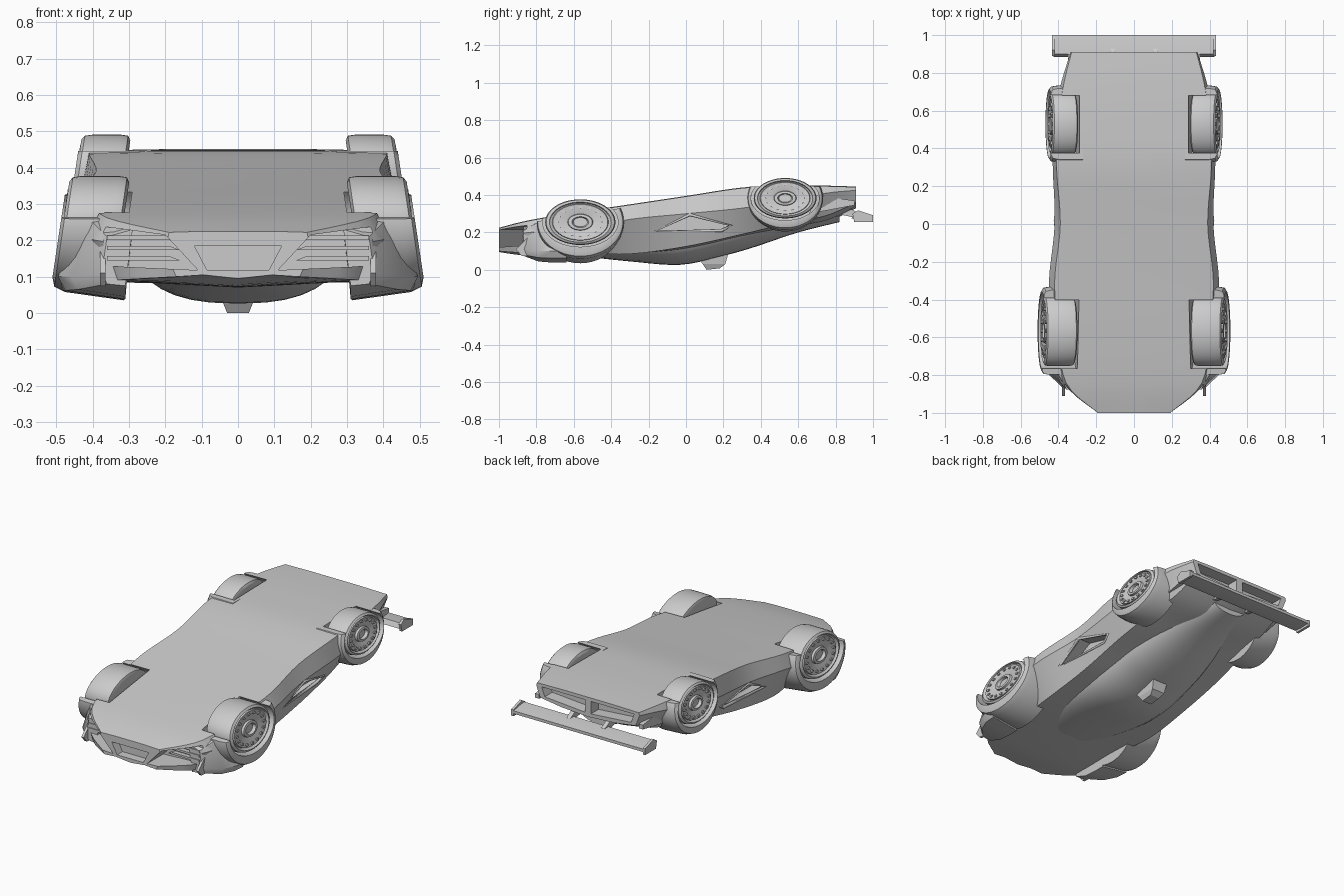
import bpy, bmesh, math
from mathutils import Vector

if "Cube" in bpy.data.objects:
    bpy.data.objects.remove(bpy.data.objects["Cube"])

GREY = (0.6, 0.6, 0.6, 1)
mat = bpy.data.materials.new("plain grey")
mat.use_nodes = True
mat.diffuse_color = GREY
mat.node_tree.nodes["Principled BSDF"].inputs["Base Color"].default_value = GREY


def finish(name, bm):
    bmesh.ops.recalc_face_normals(bm, faces=bm.faces)
    me = bpy.data.meshes.new(name)
    bm.to_mesh(me)
    bm.free()
    me.materials.append(mat)
    ob = bpy.data.objects.new(name, me)
    bpy.context.collection.objects.link(ob)
    return ob


def shade(ob, angle=32):
    bpy.ops.object.select_all(action="DESELECT")
    ob.select_set(True)
    bpy.context.view_layer.objects.active = ob
    bpy.ops.object.shade_smooth_by_angle(angle=math.radians(angle))


def add_loft(bm, rings):
    """Skin closed rings and cap both ends."""
    rows = [[bm.verts.new(p) for p in r] for r in rings]
    n = len(rows[0])
    for a, b in zip(rows, rows[1:]):
        for i in range(n):
            j = (i + 1) % n
            bm.faces.new((a[i], a[j], b[j], b[i]))
    bm.faces.new(rows[0])
    bm.faces.new(rows[-1])


def loft(name, rings):
    bm = bmesh.new()
    add_loft(bm, rings)
    return finish(name, bm)


def smooth_rows(rows, steps=5):
    """Catmull-Rom interpolation between stations."""
    out = []
    for i in range(len(rows) - 1):
        quad = [rows[max(i - 1, 0)], rows[i], rows[i + 1], rows[min(i + 2, len(rows) - 1)]]
        for s in range(steps):
            t = s / steps
            out.append([b + 0.5 * t * (c - a + t * (2*a - 5*b + 4*c - d + t * (3*(b - c) + d - a)))
                        for a, b, c, d in zip(*quad)])
    return out + [rows[-1]]


def mirrored(half, y):
    return [(x, y, z) for x, z in half] + [(-x, y, z) for x, z in reversed(half) if x > 0]


def prism(name, pts, axis, lo, hi):
    """Extrude a polygon along x or y."""
    def place(u, v, d):
        return (d, u, v) if axis == "x" else (u, d, v)
    return loft(name, [[place(u, v, d) for u, v in pts] for d in (lo, hi)])


def oval(side, w, x, ry, rz, n=48):
    """Cambered oval ring around a wheel centre."""
    ring = []
    for k in range(n):
        a = math.tau * k / n
        dz = rz * math.sin(a)
        ring.append((side * (x - 0.15 * dz), w["y"] + ry * math.cos(a), w["z"] + dz))
    return ring


def carve(ob, cutters):
    for c in cutters:
        m = ob.modifiers.new("cut", "BOOLEAN")
        m.operation, m.solver, m.object = "DIFFERENCE", "EXACT", c
    bpy.context.view_layer.update()
    me = bpy.data.meshes.new_from_object(ob.evaluated_get(bpy.context.evaluated_depsgraph_get()))
    ob.modifiers.clear()
    ob.data = me


# Main shell: y, floor width, floor z, flank width, flank z, shoulder width, shoulder z, deck z
stations = [
    (-1.0, .19, .225, .20, .17, .17, .10, .095),
    (-.84, .36, .265, .39, .20, .35, .09, .075),
    (-.57, .40, .31, .44, .22, .33, .09, .07),
    (-.30, .42, .35, .45, .27, .36, .085, .08),
    (0, .39, .395, .42, .30, .36, .125, .10),
    (.30, .41, .44, .43, .33, .36, .19, .17),
    (.55, .40, .45, .43, .37, .34, .25, .22),
    (.75, .37, .45, .385, .41, .32, .29, .255),
    (.91, .33, .445, .335, .425, .31, .36, .33)]
rings = []
for y, wt, zt, wf, zm, wr, zr, zb in smooth_rows(stations):
    half = [(0, zt), (wt * .5, zt), (wt, zt - .003), (wf, zm), (wr, zr), (wr * .55, zb + .01), (0, zb)]
    rings.append(mirrored(half, y))
body = loft("body_shell", rings)

# Rounded canopy: y, half width, base z, crown z
cabin = [(-.58, .16, .12, .075), (-.30, .26, .14, .045), (-.03, .28, .17, .027),
         (.20, .27, .22, .075), (.36, .25, .26, .12), (.60, .20, .32, .20), (.82, .13, .35, .255)]
rings = []
for y, w, z0, z1 in smooth_rows(cabin):
    arc = [math.pi / 2 * k / 8 for k in range(9)]
    half = [(0, z0)] + [(w * math.cos(a) ** .8 if k < 8 else 0, z0 + (z1 - z0) * math.sin(a))
                        for k, a in enumerate(arc)]
    rings.append(mirrored(half, y))
canopy = loft("canopy", rings)

# Roof scoop
scoop = loft("roof_scoop", [
    [(-.05, .06, .07), (.05, .06, .07), (.05, .23, .10), (-.05, .23, .10)],
    [(-.042, .09, .03), (.042, .09, .03), (.042, .21, .03), (-.042, .21, .03)],
    [(-.03, .11, 0), (.03, .11, 0), (.03, .18, .008), (-.03, .18, .008)]])

# Wheels, wells and arches; arch rows: x, extra length, extra height
axles = {
    "front": dict(y=-.565, z=.255, ry=.188, rz=.122, inner=.315, outer=.48, slope=.158, level=.385,
                  arch=[(.28, .045, .098), (.447, .045, .075), (.478, .04, .06), (.487, .025, .035)]),
    "rear": dict(y=.53, z=.383, ry=.168, rz=.108, inner=.31, outer=.445, slope=0, level=.446,
                 arch=[(.28, .035, .07), (.405, .035, .062), (.438, .03, .05), (.449, .015, .025)])}
cutters, arches, polished = [], [], [canopy]
# (radius share, offset from the outer face)
tread = [(.88, 0), (.97, -.008), (1, -.03)]
face = [(.85, -.008), (.80, -.012), (.78, -.004), (.45, -.010), (.36, -.014),
        (.34, -.002), (.24, 0), (.20, -.016), (.05, -.016)]
for end, w in axles.items():
    for side, label in ((1, "left"), (-1, "right")):
        ry, rz, xo, xi = w["ry"], w["rz"], w["outer"], w["inner"]
        prof = [(.3, xi), (.85, xi), (.97, xi + .008), (1, xi + .03)]
        prof += [(r, xo + d) for r, d in reversed(tread)] + [(r, xo + d) for r, d in face]
        bm = bmesh.new()
        add_loft(bm, [oval(side, w, x, ry * r, rz * r) for r, x in prof])
        # Raised studs around the disc
        for k in range(16):
            a = math.tau * k / 16
            stud = dict(y=w["y"] + .66 * ry * math.cos(a), z=w["z"] + .66 * rz * math.sin(a))
            base = xo - .15 * (stud["z"] - w["z"])
            add_loft(bm, [oval(side, stud, base + d, .011, .007, 8) for d in (-.015, .001)])
        polished.append(finish(f"{end}_{label}_wheel", bm))
        cutters.append(loft("well_cutter", [oval(side, w, x, ry + .014, rz + .01) for x in (xi - .012, .7)]))

        # Arch trimmed flush with the sloping floor
        bm = bmesh.new()
        add_loft(bm, [oval(side, w, x, ry + a, rz + b) for x, a, b in w["arch"]])
        cut = bmesh.ops.bisect_plane(bm, geom=bm.verts[:] + bm.edges[:] + bm.faces[:], clear_outer=True,
                                     plane_co=(0, 0, w["level"]), plane_no=Vector((0, -w["slope"], 1)))
        bmesh.ops.holes_fill(bm, edges=[g for g in cut["geom_cut"] if isinstance(g, bmesh.types.BMEdge)])
        arches.append(finish(f"{end}_{label}_arch", bm))

for arch, well in zip(arches, cutters):
    carve(arch, [well])

# Front fenders blending the nose corners into the arches
# y, lower inner, lower outer, outer, top outer, top inner
fender = [(-.87, (.31, .075), (.36, .08), (.375, .11), (.36, .21), (.29, .23)),
          (-.79, (.31, .045), (.44, .065), (.458, .10), (.405, .255), (.29, .262)),
          (-.71, (.31, .038), (.475, .062), (.495, .10), (.425, .272), (.29, .278)),
          (-.64, (.31, .038), (.48, .062), (.495, .10), (.43, .28), (.29, .285))]
for s, label, well in ((1, "left", cutters[0]), (-1, "right", cutters[1])):
    ob = loft(f"{label}_front_fender", [[(s * x, y, z) for x, z in pts] for y, *pts in fender])
    carve(ob, [well])
    arches.append(ob)

# Lamp pockets, nose grille, side intakes and tail recess
lamp = [(.37, .13), (.37, .238), (.2, .215), (.11, .118)]
intake = [(-.17, .205), (.02, .295), (.24, .238), (.19, .21)]
tail = [(.02, .352), (.28, .372), (.30, .425), (.02, .425)]
for s in (1, -1):
    cutters.append(prism("lamp_cutter", [(s * x, z) for x, z in lamp], "y", -1.1, -.85))
    cutters.append(prism("intake_cutter", intake, "x", s * .335, s * .6))
    cutters.append(prism("tail_cutter", [(s * x, z) for x, z in tail], "y", .84, 1.1))
cutters.append(prism("grille_cutter", [(-.085, .118), (.085, .118), (.12, .185), (-.12, .185)], "y", -1.1, -.95))
carve(body, cutters)
carve(canopy, cutters[:4])
for c in cutters:
    bpy.data.objects.remove(c)

for s, label in ((1, "left"), (-1, "right")):
    # Lamp slats
    for k in range(3):
        z = .145 + .028 * k
        prism(f"{label}_lamp_slat_{k + 1}", [(s * .36, z), (s * .36, z + .012), (s * .19, z + .012), (s * .16, z)],
              "y", -.875, -.84)
    # Intake lip
    cu = bpy.data.curves.new("lip", "CURVE")
    cu.dimensions, cu.bevel_depth, cu.bevel_resolution = "3D", .009, 2
    sp = cu.splines.new("POLY")
    sp.points.add(3)
    sp.use_cyclic_u = True
    for p, (y, z), x in zip(sp.points, intake, (.398, .416, .388, .374)):
        p.co = (s * x, y, z, 1)
    cu.materials.append(mat)
    lip = bpy.data.objects.new(f"{label}_intake_lip", cu)
    bpy.context.collection.objects.link(lip)
    # Corner blade at the nose
    prism(f"{label}_corner_blade", [(-.91, .11), (-.80, .22), (-.78, .07), (-.88, .075)], "x", s * .365, s * .38)
    # Wing strut, end plate and tail blade
    prism(f"{label}_wing_strut", [(.76, .31), (.80, .37), (.93, .30), (.92, .275)], "x", s * .10, s * .125)
    prism(f"{label}_wing_end", [(.89, .30), (.92, .318), (1.0, .292), (1.0, .255), (.9, .255)], "x", s * .42, s * .435)
    prism(f"{label}_tail_blade", [(.66, .30), (.68, .40), (.90, .37), (.90, .345)], "x", s * .325, s * .35)

# Rear wing
wing = prism("rear_wing", [(.885, .275), (.90, .302), (.94, .298), (1.0, .287), (1.0, .27), (.93, .268)],
             "x", -.425, .425)

for ob in polished + arches + [body, wing]:
    shade(ob)
